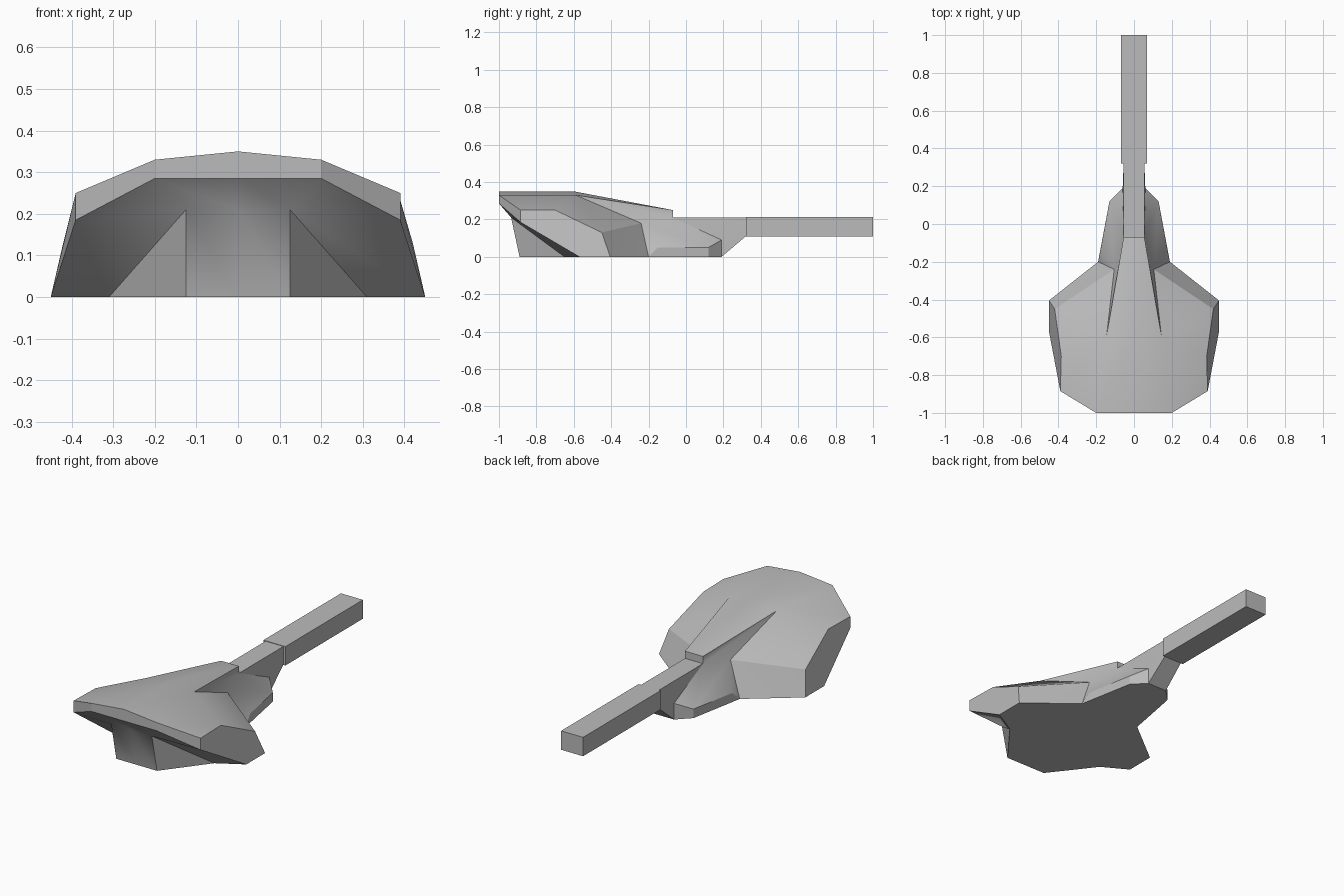
import bpy, bmesh, math
from mathutils import Vector as V

cube = bpy.data.objects.get("Cube")
if cube:
    bpy.data.objects.remove(cube, do_unlink=True)

grey = bpy.data.materials.new("plain grey")
grey.use_nodes = True
grey.diffuse_color = (0.5, 0.5, 0.5, 1)
grey.node_tree.nodes["Principled BSDF"].inputs["Base Color"].default_value = (0.5, 0.5, 0.5, 1)


def centre(point):
    """The point moved onto the mirror plane."""
    return V((0, point.y, point.z))


def flip(point):
    return V((-point.x, point.y, point.z))


def mirrored_solid(name, faces):
    """Build faces given for the +x half, mirror them and weld the result."""
    bm = bmesh.new()
    for face in faces:
        for points in (face, [flip(p) for p in reversed(face)]):
            bm.faces.new([bm.verts.new(p) for p in points])
    bmesh.ops.remove_doubles(bm, verts=bm.verts, dist=0.0005)
    bmesh.ops.recalc_face_normals(bm, faces=bm.faces)
    mesh = bpy.data.meshes.new(name)
    bm.to_mesh(mesh)
    bm.free()
    mesh.materials.append(grey)
    obj = bpy.data.objects.new(name, mesh)
    bpy.context.collection.objects.link(obj)
    return obj


# Front lip and the panel below it
lip_mid, lip_top = V((0, -1, .35)), V((.2, -1, .33))
lip_low = V((.2, -1, .285))
panel_top, panel_foot = V((.125, -.935, .21)), V((.125, -.89, 0))
notch = V((.31, -.65, 0))

# Outer edge of the wing
wing_front, wing_low = V((.39, -.885, .25)), V((.39, -.885, .185))
wing_mid, wing_rear = V((.385, -.7, .25)), V((.42, -.45, .13))
wing_tip, wing_toe = V((.45, -.405, 0)), V((.45, -.57, 0))

# Raised ridge running back to the neck
ridge_mid, ridge_side = V((0, -.6, .35)), V((.145, -.59, .33))
ridge_end, neck_start = V((.055, -.07, .25)), V((.055, -.07, .21))
neck_top, neck_low = V((.055, .32, .21)), V((.055, .32, .11))

# Waist and rear foot
shoulder, waist = V((.105, -.24, .18)), V((.19, -.2, 0))
foot_front, foot_rear = V((.18, -.15, .05)), V((.13, .12, .05))
foot_base = V((.13, .12, 0))
heel_top, heel = V((.06, .19, .09)), V((.06, .19, 0))

ridge = [
    [lip_mid, lip_top, ridge_side, ridge_mid],
    [ridge_mid, ridge_side, ridge_end, centre(ridge_end)],
    [centre(ridge_end), ridge_end, neck_start, centre(neck_start)],
    [ridge_side, neck_start, ridge_end],
    [ridge_side, shoulder, neck_start],
]
wing = [
    [lip_top, wing_front, wing_mid, ridge_side],
    [ridge_side, wing_mid, wing_rear],
    [ridge_side, wing_rear, shoulder],
    [shoulder, wing_rear, wing_tip],
    [shoulder, wing_tip, waist],
    [wing_front, wing_low, wing_toe, wing_tip, wing_rear, wing_mid],
]
front = [
    [lip_mid, centre(lip_low), lip_low, lip_top],
    [lip_top, lip_low, wing_low, wing_front],
    [centre(lip_low), centre(panel_top), panel_top, lip_low],
    [lip_low, panel_top, wing_low],
    [panel_top, notch, wing_toe, wing_low],
    [centre(panel_top), centre(panel_foot), panel_foot, panel_top],
    [panel_top, panel_foot, notch],
]
foot = [
    [shoulder, waist, foot_front],
    [shoulder, foot_front, foot_rear],
    [shoulder, foot_rear, neck_start],
    [neck_start, foot_rear, heel_top],
    [waist, foot_base, foot_rear, foot_front],
    [foot_base, heel, heel_top, foot_rear],
]
neck = [
    [centre(neck_start), neck_start, neck_top, centre(neck_top)],
    [neck_start, heel_top, neck_top],
    [heel_top, neck_low, neck_top],
    [heel_top, heel, neck_low],
    [heel, centre(heel), centre(neck_low), neck_low],
    [neck_low, centre(neck_low), centre(neck_top), neck_top],
]
underside = [[centre(panel_foot), panel_foot, notch, wing_toe, wing_tip,
              waist, foot_base, heel, centre(heel)]]

body = mirrored_solid("body", ridge + wing + front + foot + neck + underside)
bpy.ops.object.select_all(action="DESELECT")
body.select_set(True)
bpy.context.view_layer.objects.active = body
bpy.ops.object.shade_smooth_by_angle(angle=math.radians(30))

# Square barrel on the end of the neck
bpy.ops.mesh.primitive_cube_add(size=1, location=(0, .66, .16))
barrel = bpy.context.object
barrel.name = "barrel"
barrel.scale = (.135, .68, .105)
barrel.data.materials.append(grey)
